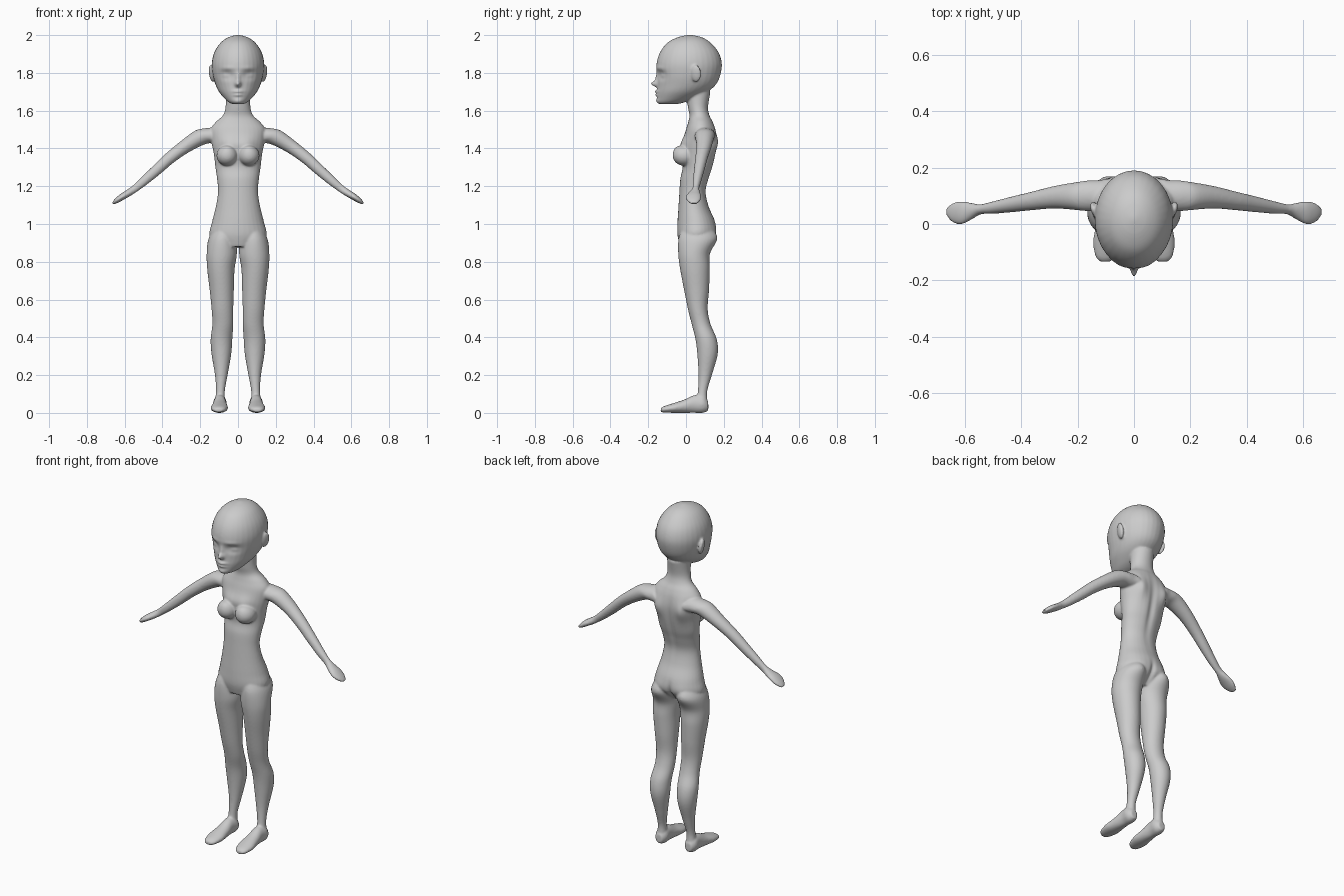
import bpy, bmesh, math
from mathutils import Vector, Matrix

bm = bmesh.new()
X, Y, Z = Vector((1, 0, 0)), Vector((0, 1, 0)), Vector((0, 0, 1))


def spline(keys, steps=5):
    """Catmull-Rom resampling of key tuples."""
    k = [keys[0]] + list(keys) + [keys[-1]]
    out = []
    for i in range(1, len(k) - 2):
        for s in range(steps):
            t = s / steps
            out.append([0.5 * (2 * b + (c - a) * t + (2 * a - 5 * b + 4 * c - d) * t * t
                               + (3 * b - a - 3 * c + d) * t ** 3)
                        for a, b, c, d in zip(*k[i - 1:i + 3])])
    return out + [list(keys[-1])]


def tube(keys, u, v, sides=(1,), n=32):
    """Skin ellipses (x, y, z, radius_u, radius_v) into a closed tube."""
    for sx in sides:
        rings = []
        for x, y, z, a, b in spline(keys):
            ring = []
            for i in range(n):
                t = 2 * math.pi * i / n
                p = Vector((x, y, z)) + u * a * math.cos(t) + v * b * math.sin(t)
                ring.append(bm.verts.new((p.x * sx, p.y, p.z)))
            rings.append(ring)
        for r, q in zip(rings, rings[1:]):
            for i in range(n):
                j = (i + 1) % n
                bm.faces.new((r[i], r[j], q[j], q[i]))
        bm.faces.new(rings[0])
        bm.faces.new(rings[-1])


def upright(keys, sides=(1,)):
    """Vertical tube from (z, x_min, x_max, y_front, y_back)."""
    tube([((a + b) / 2, (f + k) / 2, z, (b - a) / 2, (k - f) / 2)
          for z, a, b, f, k in keys], X, Y, sides)


def blob(pos, radii, turn=0.0, tilt=0.0):
    """Mirrored pair of ellipsoids."""
    for sx in (1, -1):
        m = (Matrix.Translation((pos[0] * sx, pos[1], pos[2]))
             @ Matrix.Rotation(turn * sx, 4, 'Z') @ Matrix.Rotation(tilt * sx, 4, 'Y')
             @ Matrix.Diagonal((*radii, 1)))
        bmesh.ops.create_uvsphere(bm, u_segments=24, v_segments=16, radius=1, matrix=m)


# torso and neck: z, half width, front, back
torso = [(.88, .10, -.03, .10), (.94, .15, -.045, .155), (1.01, .138, -.045, .155),
         (1.09, .118, -.04, .122), (1.17, .106, -.035, .106), (1.24, .111, -.03, .122),
         (1.30, .12, -.018, .142), (1.37, .128, -.025, .158), (1.44, .142, -.015, .165),
         (1.50, .145, 0, .157), (1.54, .118, .012, .143), (1.575, .08, .018, .125),
         (1.62, .066, .01, .117), (1.70, .064, .0, .13)]
upright([(z, -w, w, f, b) for z, w, f, b in torso])

# head
head = [(1.634, .028, -.14, -.05), (1.645, .05, -.15, -.005), (1.665, .072, -.153, .05),
        (1.70, .101, -.153, .115), (1.74, .12, -.151, .16), (1.79, .134, -.154, .182),
        (1.85, .139, -.156, .190), (1.91, .125, -.137, .172), (1.96, .092, -.098, .13),
        (1.988, .052, -.045, .085), (2.001, .008, .01, .03)]
upright([(z, -w, w, f, b) for z, w, f, b in head])

# legs
upright([(.98, .02, .125, -.02, .13), (.92, .008, .157, -.04, .16),
         (.84, .006, .166, -.041, .126), (.76, .018, .163, -.031, .126),
         (.65, .022, .15, -.01, .122), (.55, .025, .14, .01, .115),
         (.47, .025, .136, .03, .13), (.39, .03, .145, .05, .163),
         (.31, .036, .14, .06, .168), (.20, .055, .122, .066, .137),
         (.11, .07, .117, .062, .112), (.04, .065, .127, .05, .117)], (1, -1))

# feet, toe to heel
tube([(.102, -.134, .014, .018, .010), (.101, -.115, .019, .036, .017),
      (.099, -.065, .026, .046, .026), (.097, -.01, .035, .040, .035),
      (.096, .045, .047, .034, .047), (.096, .09, .045, .036, .045),
      (.096, .118, .036, .02, .025)], X, Z, (1, -1))

# arms with mitten hands
tube([(.09, .10, 1.475, .05, .05), (.15, .10, 1.467, .055, .052),
      (.20, .099, 1.458, .05, .046), (.28, .095, 1.41, .040, .037),
      (.36, .082, 1.35, .033, .032), (.43, .070, 1.287, .028, .029),
      (.50, .058, 1.225, .022, .024), (.545, .052, 1.188, .018, .020),
      (.58, .045, 1.164, .031, .019), (.61, .040, 1.146, .041, .018),
      (.64, .040, 1.125, .036, .014), (.663, .042, 1.108, .016, .007)],
     Y, Vector((.67, 0, .74)), (1, -1))

# bust and ears
blob((.058, -.008, 1.362), (.056, .063, .054))
blob((.139, .052, 1.797), (.013, .029, .046), -.3, .15)

bmesh.ops.recalc_face_normals(bm, faces=bm.faces)
mesh = bpy.data.meshes.new("body")
bm.to_mesh(mesh)
bm.free()
body = bpy.data.objects.new("body", mesh)
bpy.context.collection.objects.link(body)

# fuse all parts into one skin
fuse = body.modifiers.new("fuse", 'REMESH')
fuse.mode = 'VOXEL'
fuse.voxel_size = 0.0055
soft = body.modifiers.new("soft", 'SMOOTH')
soft.factor = 0.5
soft.iterations = 7
deps = bpy.context.evaluated_depsgraph_get()
body.modifiers.update() if hasattr(body.modifiers, "update") else None
skin = bpy.data.meshes.new_from_object(body.evaluated_get(deps))
body.modifiers.clear()
body.data = skin

# sculpted details: centre, radii, push in y
details = [
    ((0, -.16, 1.742), (.014, .06, .015), -.034),      # nose tip
    ((0, -.16, 1.772), (.013, .06, .026), -.010),      # nose bridge
    ((.058, -.13, 1.787), (.034, .06, .022), .020),    # eye socket
    ((.062, -.13, 1.785), (.024, .06, .014), -.011),   # eyeball
    ((.055, -.14, 1.825), (.04, .06, .012), -.004),    # brow
    ((0, -.15, 1.701), (.026, .05, .008), -.012),      # upper lip
    ((0, -.15, 1.683), (.022, .05, .007), -.010),      # lower lip
    ((0, -.15, 1.650), (.026, .05, .014), -.007),      # chin
    ((.05, -.03, 1.425), (.05, .06, .035), -.014),     # upper chest
    ((.08, .15, 1.43), (.035, .06, .06), .018),        # shoulder blade
    ((0, .15, 1.32), (.02, .07, .16), -.010),          # spine
    ((.075, .15, .945), (.045, .07, .05), .008),       # buttock
    ((0, .15, .92), (.013, .07, .06), -.014),          # cleft
]
for v in skin.vertices:
    p = v.co.copy()
    for c, r, push in details:
        for sx in ((1, -1) if c[0] else (1,)):
            d = (((p.x - c[0] * sx) / r[0]) ** 2 + ((p.y - c[1]) / r[1]) ** 2
                 + ((p.z - c[2]) / r[2]) ** 2)
            if d < 9:
                v.co.y += push * math.exp(-d)
    v.co.z = max(v.co.z, 0.0)

for poly in skin.polygons:
    poly.use_smooth = True
